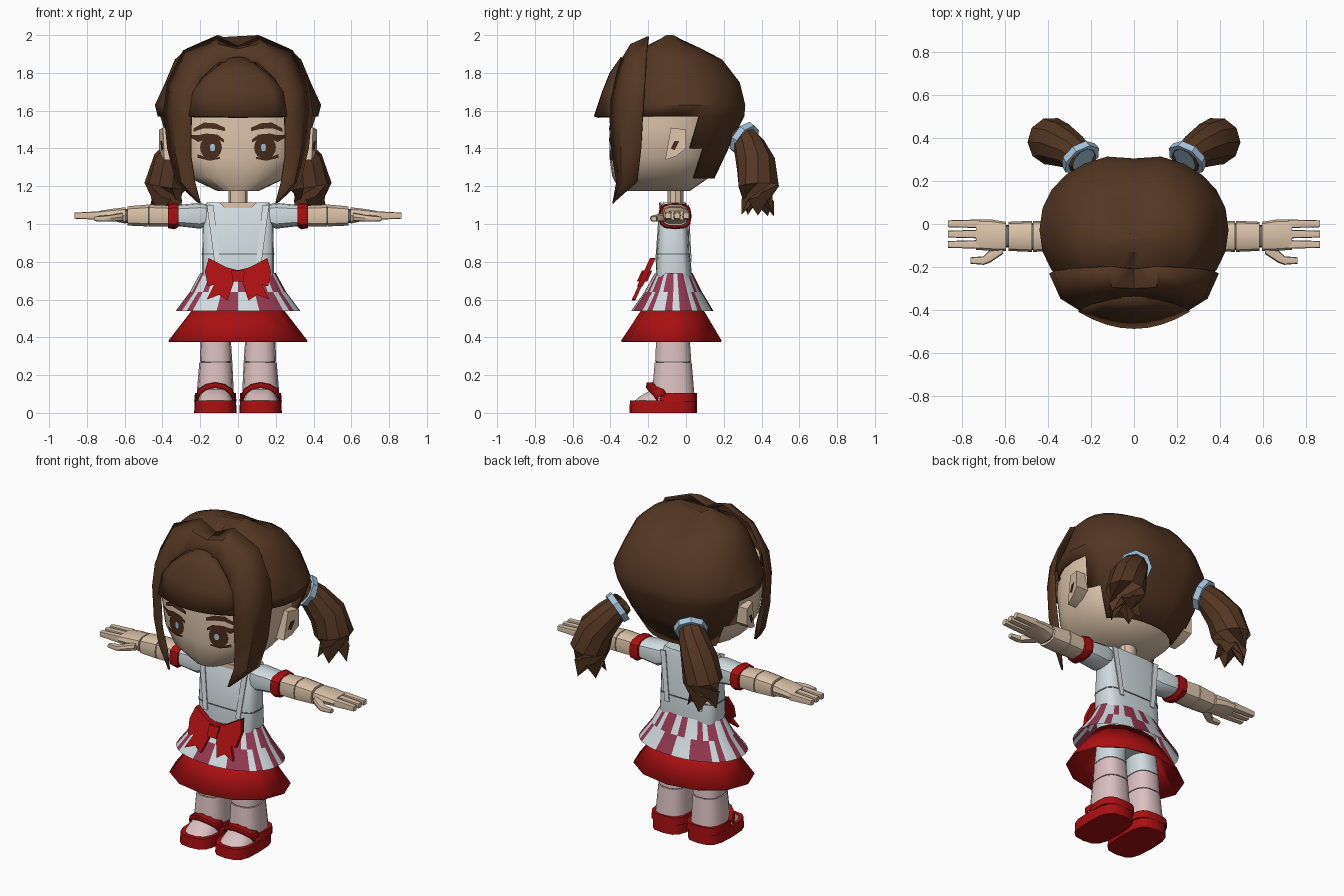
import bpy, bmesh, math
from mathutils import Vector
from mathutils.bvhtree import BVHTree

cube = bpy.data.objects.get("Cube")
if cube:
    bpy.data.objects.remove(cube)


def material(name, r, g, b):
    m = bpy.data.materials.new(name)
    m.use_nodes = True
    m.diffuse_color = (r, g, b, 1)
    m.node_tree.nodes["Principled BSDF"].inputs["Base Color"].default_value = (r, g, b, 1)
    return m


SKIN = material("skin", .72, .55, .40)
HAIR = material("brown hair", .088, .037, .016)
EYE = material("dark brown", .07, .025, .012)
WHITE = material("pale cloth", .64, .72, .75)
STRAP = material("white trim", .78, .83, .85)
RED = material("red cloth", .40, .005, .006)
MAUVE = material("mauve stripe", .30, .04, .08)
BLUE = material("light blue", .38, .56, .73)
PINK = material("pink stocking", .72, .53, .53)
JOINT = material("grey joint", .14, .15, .15)
parts = []


def finish(name, bm, mats, mirror=False, thick=0):
    bmesh.ops.recalc_face_normals(bm, faces=bm.faces)
    me = bpy.data.meshes.new(name)
    bm.to_mesh(me)
    bm.free()
    for m in mats:
        me.materials.append(m)
    ob = bpy.data.objects.new(name, me)
    bpy.context.collection.objects.link(ob)
    if thick:
        mod = ob.modifiers.new("thickness", "SOLIDIFY")
        mod.thickness = thick
    if mirror:
        ob.modifiers.new("mirror", "MIRROR").use_clip = False
    parts.append(ob)
    return ob


def loft_mesh(rings, n, e, axis="Z", caps=True):
    """Rings are (position, u0, u1, v0, v1) rounded outlines along an axis."""
    bm = bmesh.new()
    rows = []
    for w, u0, u1, v0, v1 in rings:
        row = []
        for i in range(n):
            a = math.tau * i / n
            c, s = math.cos(a), math.sin(a)
            u = (u0 + u1) / 2 + (u1 - u0) / 2 * math.copysign(abs(c) ** (2 / e), c)
            v = (v0 + v1) / 2 + (v1 - v0) / 2 * math.copysign(abs(s) ** (2 / e), s)
            row.append(bm.verts.new((u, v, w) if axis == "Z" else (w, u, v)))
        rows.append(row)
    skin(bm, rows, True)
    if caps:
        bm.faces.new(rows[0])
        bm.faces.new(rows[-1])
    return bm


def skin(bm, rows, closed=False):
    n = len(rows[0])
    for r, q in zip(rows, rows[1:]):
        for i in range(n if closed else n - 1):
            j = (i + 1) % n
            bm.faces.new((r[i], r[j], q[j], q[i]))


def loft(name, rings, mat, n=16, e=2.5, axis="Z", mirror=False, caps=True, thick=0):
    return finish(name, loft_mesh(rings, n, e, axis, caps), [mat], mirror, thick)


def sheet(name, rows, mat, mirror=False, thick=0):
    bm = bmesh.new()
    skin(bm, [[bm.verts.new(p) for p in r] for r in rows])
    return finish(name, bm, [mat], mirror, thick)


def prism(name, pts, mat, place, mirror=True):
    """Extrude a flat outline; place(a, b, d) gives the point, d is 0 or 1."""
    bm = bmesh.new()
    rows = [[bm.verts.new(place(a, b, d)) for a, b in pts] for d in (0, 1)]
    skin(bm, rows, True)
    for r in rows:
        bm.faces.new(r)
    return finish(name, bm, [mat], mirror)


# Head, neck and ears
head = loft("head", [(1.175, -.11, .11, -.35, .02), (1.25, -.27, .27, -.39, .13),
                     (1.35, -.34, .34, -.405, .18), (1.5, -.37, .37, -.405, .2),
                     (1.7, -.36, .36, -.39, .2)], SKIN, 24)
loft("neck", [(1.07, -.05, .05, -.1, -.01), (1.23, -.05, .05, -.1, -.01)], SKIN, 10, 2)
prism("ears", [(-.08, 1.51), (0, 1.5), (0, 1.4), (-.05, 1.36), (-.11, 1.34)], SKIN,
      lambda y, z, d: (.33 + d * (.075 + (y + .05) * .25), y, z))
prism("ear_marks", [(-.06, 1.44), (-.035, 1.44), (-.06, 1.39), (-.08, 1.4)], EYE,
      lambda y, z, d: (.402 + (y + .05) * .25 + d * .006, y, z))

# Painted face, laid onto the head
bm = bmesh.new()
bm.from_mesh(head.data)
tree = BVHTree.FromBMesh(bm)
bm.free()


def on_face(x, z, lift):
    p = tree.ray_cast(Vector((x, -1, z)), Vector((0, 1, 0)))[0]
    return p + Vector((0, -lift, 0))


def disc(name, cx, cz, rx, rz, mat, lift):
    rows = [[on_face(cx + rx * k * math.cos(i * math.tau / 16),
                     cz + rz * k * math.sin(i * math.tau / 16), lift) for i in range(17)]
            for k in (.01, .5, 1)]
    sheet(name, rows, mat, True)


def stroke(name, pts, mat):
    """Strip through (x, z, half height) points."""
    fine = []
    for p, q in zip(pts, pts[1:]):
        fine += [[a + (b - a) * k / 3 for a, b in zip(p, q)] for k in range(3)]
    fine.append(pts[-1])
    sheet(name, [[on_face(x, z + h, .007), on_face(x, z - h, .007)] for x, z, h in fine], mat, True)


disc("irises", .143, 1.405, .058, .062, EYE, .006)
disc("eye_lights", .135, 1.405, .014, .02, BLUE, .009)
stroke("upper_lashes", [(.075, 1.44, .008), (.11, 1.462, .012), (.17, 1.465, .014),
                        (.21, 1.452, .018), (.26, 1.468, .005)], EYE)
stroke("lower_lashes", [(.095, 1.35, .005), (.15, 1.342, .007), (.215, 1.36, .009)], EYE)
stroke("eyebrows", [(.068, 1.5, .009), (.12, 1.518, .015), (.18, 1.522, .015),
                    (.235, 1.497, .009)], EYE)

# Hair cap: parted on top, raised over the ears, long at the nape
bm = loft_mesh([(1.24, -.27, .27, -.3, .15), (1.4, -.37, .37, -.36, .235),
                (1.57, -.425, .425, -.38, .32), (1.63, -.44, .44, -.38, .325),
                (1.75, -.385, .385, -.36, .295), (1.87, -.335, .335, -.31, .2),
                (1.93, -.27, .27, -.26, .1), (2.0, -.11, .11, -.13, -.04)], 24, 2.15)
low = [f for f in bm.faces if len(f.verts) > 4 and f.calc_center_median().z < 1.3
       or f.calc_center_median().z < 1.56 and f.calc_center_median().y < .04]
bmesh.ops.delete(bm, geom=low, context="FACES")
for v in bm.verts:
    if v.co.z > 1.9:
        v.co.z -= .05 * max(0, 1 - abs(v.co.x) / .1)
    if abs(v.co.x) < .01 and v.co.y > .2:
        v.co.y -= .02
finish("hair_cap", bm, [HAIR], thick=.01)

# Fringe and the long side locks
rows = []
for z, hw, y, d in [(1.885, .09, -.345, .01), (1.8, .19, -.405, .03),
                    (1.7, .24, -.445, .05), (1.57, .26, -.488, .08)]:
    rows.append([(hw * t / 4, y + d * (t / 4) ** 2, z - .03 * (t / 4) ** 2 * (z > 1.75))
                 for t in range(-4, 5)])
sheet("fringe", rows, HAIR, thick=.025)

outer = [(0, -.21, 1.945), (.11, -.2, 1.995), (.29, -.21, 1.92), (.375, -.22, 1.75),
         (.395, -.23, 1.6), (.375, -.24, 1.4), (.33, -.26, 1.22), (.21, -.385, 1.11)]
inner = [(0, -.35, 1.86), (.1, -.35, 1.86), (.2, -.375, 1.77), (.245, -.4, 1.66),
         (.25, -.405, 1.55), (.25, -.39, 1.35), (.23, -.37, 1.22), (.2, -.39, 1.11)]
rows = []
for k, (o, i) in enumerate(zip(outer, inner)):
    mid = (Vector(o) + Vector(i)) / 2
    bulge = Vector((.02, -.03, 0)) if k > 2 else Vector((0, -.02, .025))
    rows.append([o, mid + bulge * (k < 7), i])
sheet("side_locks", rows, HAIR, True, .01)

# Ponytails with ragged ends, and their ties
path = [(.23, .29, 1.48, .065), (.285, .335, 1.41, .085), (.35, .37, 1.32, .105),
        (.385, .385, 1.2, .112), (.385, .38, 1.1, .09)]
bm = bmesh.new()
rows = []
for k, (x, y, z, r) in enumerate(path):
    a, b = path[max(k - 1, 0)], path[min(k + 1, 4)]
    rot = (Vector(b[:3]) - Vector(a[:3])).to_track_quat("Z", "Y")
    row = []
    for i in range(10):
        t = math.tau * i / 10
        p = Vector((x, y, z)) + rot @ Vector((r * math.cos(t), r * math.sin(t), 0))
        if k == 4:
            p.z += .025 if i % 2 else -.055
        row.append(bm.verts.new(p))
    rows.append(row)
skin(bm, rows, True)
core = bm.verts.new((.38, .38, 1.14))
for i in range(10):
    bm.faces.new((rows[-1][i], rows[-1][(i + 1) % 10], core))
finish("ponytails", bm, [HAIR], True)

bm = bmesh.new()
bmesh.ops.create_cone(bm, cap_ends=True, segments=8, radius1=.096, radius2=.092, depth=.035)
turn = Vector((.5, .7, -.5)).to_track_quat("Z", "Y")
for v in bm.verts:
    v.co = turn @ v.co + Vector((.25, .31, 1.45))
finish("hair_ties", bm, [BLUE], True)

# Bodice with waist seam, straps and neckline
loft("bodice", [(.5, -.17, .17, -.15, .01), (.75, -.19, .19, -.16, .03),
                (.84, -.19, .19, -.155, .02), (1.08, -.185, .185, -.14, .01),
                (1.115, -.165, .165, -.12, 0)], WHITE, 20, 4)
loft("waist_seam", [(.838, -.192, .192, -.157, .023), (.845, -.192, .192, -.157, .023)], JOINT, 20, 4)
band = [(.13, 1.1), (.165, 1.1), (.125, .8), (.095, .8)]
prism("front_straps", band, STRAP, lambda x, z, d: (x, -.154 + (z - .84) * .07 - d * .006, z))
prism("back_straps", band, STRAP, lambda x, z, d: (x, .022 - (z - .84) * .05 + d * .006, z))
prism("neckline", [(-.1, 1.113), (-.07, 1.085), (.07, 1.085), (.1, 1.113)], SKIN,
      lambda x, z, d: (x, -.13 - d * .012, z), False)

# Striped overskirt and red underskirt
bm = loft_mesh([(.74, -.2, .2, -.165, .035), (.64, -.255, .255, -.22, .085),
                (.54, -.33, .33, -.29, .145)], 40, 2.2, caps=False)
for f in bm.faces:
    c = f.calc_center_median()
    f.material_index = int((math.atan2(c.y + .07, c.x) / math.tau + 1) * 40) % 2
finish("striped_overskirt", bm, [WHITE, MAUVE])
loft("red_underskirt", [(.6, -.2, .2, -.2, .06), (.38, -.37, .37, -.345, .19)],
     RED, 12, 2, caps=False, thick=.008)


# Bow, tilted along the skirt
def bow(depth):
    return lambda x, z, d: (x, -.18 - (.81 - z) * .46 - (d - .5) * depth, z)


prism("bow_loops", [(0, .755), (.06, .77), (.155, .82), (.175, .75), (.16, .67), (.05, .695),
                    (0, .7)], RED, bow(.03))
prism("bow_tails", [(.01, .73), (.12, .69), (.165, .6), (.1, .625), (.055, .595)], RED, bow(.02))
prism("bow_knot", [(-.035, .755), (.035, .755), (.03, .695), (-.03, .695)], RED, bow(.055), False)


# Arms
def arm(name, rings, mat, n=10, e=3):
    loft(name, rings, mat, n, e, "X", True)


arm("sleeves", [(.15, -.12, 0, 1.0, 1.1), (.2, -.135, .015, .975, 1.112),
                (.33, -.13, .01, .99, 1.1)], WHITE, 12)
arm("sleeve_cuffs", [(.315, -.14, .025, .985, 1.105), (.335, -.145, .03, .972, 1.112),
                     (.37, -.14, .025, .978, 1.105)], RED, 12)
arm("upper_forearms", [(.36, -.125, .01, .985, 1.1), (.47, -.13, .015, .985, 1.105)], SKIN)
arm("elbow_joints", [(.465, -.12, .005, .995, 1.095), (.48, -.12, .005, .995, 1.095)], JOINT)
arm("lower_forearms", [(.475, -.13, .015, .985, 1.105), (.585, -.125, .01, .99, 1.095)], SKIN)
arm("wrist_joints", [(.58, -.11, -.005, 1.005, 1.08), (.6, -.11, -.005, 1.005, 1.08)], JOINT)
arm("palms", [(.595, -.125, .01, 1.0, 1.09), (.66, -.125, .02, 1.015, 1.082),
              (.735, -.12, .022, 1.02, 1.07)], SKIN)
for k, y in enumerate((-.115, -.067, -.019)):
    arm("finger_%d" % (k + 1), [(.72, y, y + .04, 1.022, 1.068), (.865, y + .004, y + .036, 1.028, 1.06)],
        SKIN, 8, 5)
arm("thumbs", [(.61, -.14, -.08, 1.015, 1.06), (.67, -.18, -.12, 1.012, 1.05),
               (.7, -.19, -.15, 1.012, 1.045), (.76, -.185, -.155, 1.015, 1.04)], SKIN, 8)


# Legs
def leg(name, rings, mat, n=14, e=2.6):
    loft(name, rings, mat, n, e, "Z", True)


leg("thighs", [(.39, .038, .198, -.155, .02), (.56, .03, .18, -.15, .01)], WHITE)
leg("knee_joints", [(.38, .042, .194, -.15, .015), (.395, .042, .194, -.15, .015)], JOINT)
leg("shins", [(.272, .03, .202, -.165, .03), (.385, .038, .198, -.16, .022)], PINK)
leg("ankle_joints", [(.262, .035, .197, -.16, .025), (.275, .035, .197, -.16, .025)], JOINT)
leg("ankles", [(.06, .02, .222, -.185, .05), (.266, .03, .205, -.168, .032)], PINK)

# Shoes, open over the toes, with an arched strap
leg("shoe_soles", [(0, .008, .232, -.3, .058), (.065, .01, .23, -.297, .058)], RED, 16, 3.2)
leg("feet", [(.06, .025, .215, -.28, 0), (.085, .035, .205, -.25, 0), (.125, .05, .19, -.18, 0)], PINK)
leg("shoe_heels", [(.06, .008, .232, -.165, .058), (.105, .012, .228, -.15, .057)], RED, 16, 3.2)
arch = [(.018, -.14, .08), (.03, -.165, .115), (.07, -.193, .142), (.12, -.2, .152),
        (.17, -.193, .142), (.21, -.165, .115), (.222, -.14, .08)]
sheet("shoe_straps", [[(x, y + .045, z + .012), (x, y - .008, z + .008), (x, y - .012, z - .018)]
                      for x, y, z in arch], RED, True, .01)

# Soft shading with crisp edges
bpy.ops.object.select_all(action="DESELECT")
for ob in parts:
    ob.select_set(True)
bpy.context.view_layer.objects.active = head
bpy.ops.object.shade_smooth_by_angle(angle=math.radians(35))
